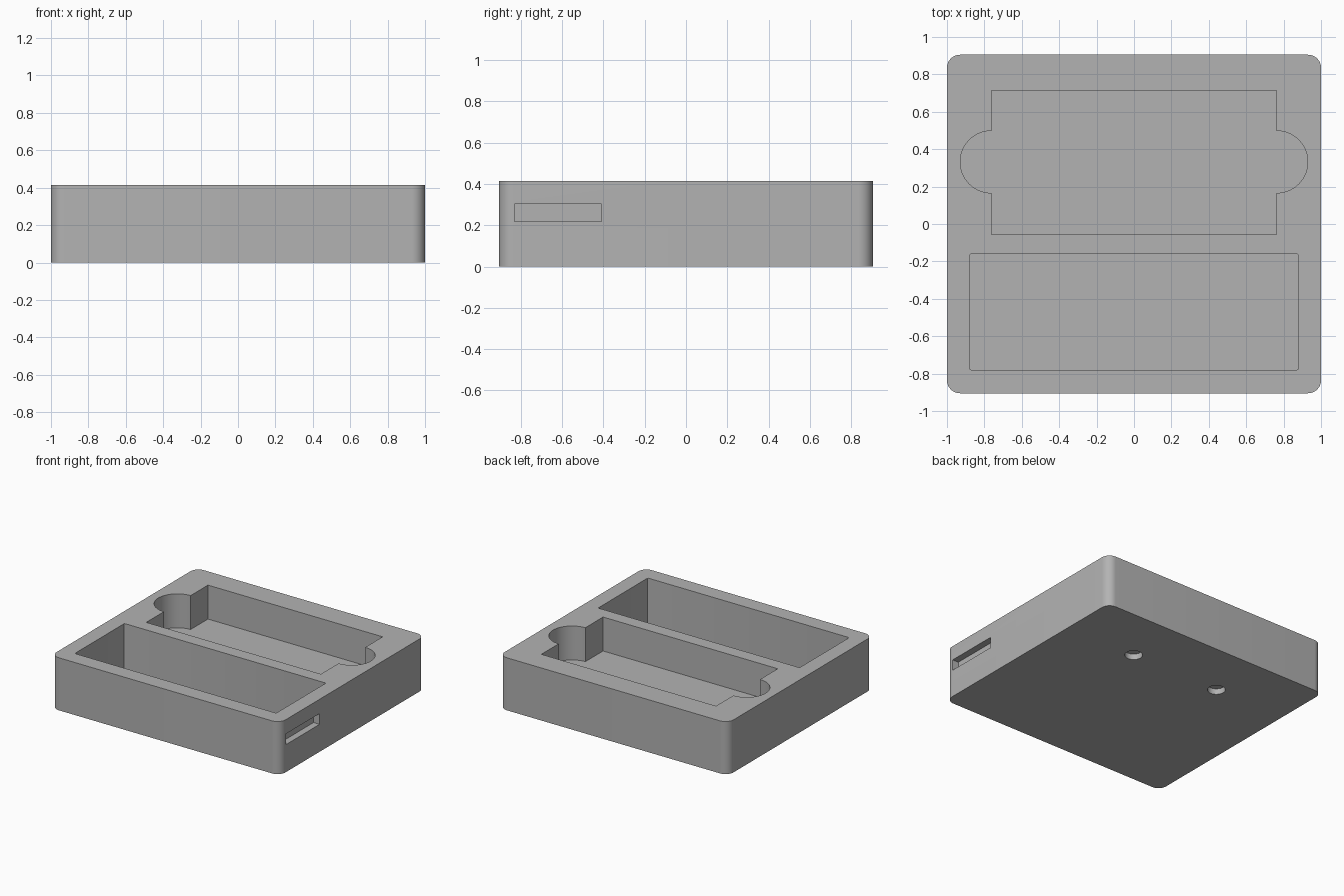
import bpy
import math
from math import pi, cos, sin

default = bpy.data.objects.get("Cube")
if default:
    bpy.data.objects.remove(default, do_unlink=True)

HEIGHT = 0.415

grey = bpy.data.materials.new("matte grey")
grey.use_nodes = True
colour = (0.45, 0.45, 0.45, 1)
grey.diffuse_color = colour
grey.node_tree.nodes["Principled BSDF"].inputs["Base Color"].default_value = colour


def arc(cx, cy, r, start, end, steps):
    """Points along a circular arc, counter-clockwise."""
    return [(cx + r * cos(start + (end - start) * i / steps),
             cy + r * sin(start + (end - start) * i / steps))
            for i in range(steps + 1)]


def rounded_rect(x0, x1, y0, y1, r, steps):
    corners = [(x1 - r, y1 - r), (x0 + r, y1 - r), (x0 + r, y0 + r), (x1 - r, y0 + r)]
    return [p for i, (cx, cy) in enumerate(corners)
            for p in arc(cx, cy, r, i * pi / 2, (i + 1) * pi / 2, steps)]


def prism(name, outline, z0, z1):
    """Extrude a closed outline between two heights."""
    n = len(outline)
    verts = [(x, y, z) for z in (z0, z1) for x, y in outline]
    faces = [list(range(n))[::-1], list(range(n, 2 * n))]
    faces += [[i, (i + 1) % n, n + (i + 1) % n, n + i] for i in range(n)]
    mesh = bpy.data.meshes.new(name)
    mesh.from_pydata(verts, [], faces)
    mesh.materials.append(grey)
    obj = bpy.data.objects.new(name, mesh)
    bpy.context.collection.objects.link(obj)
    return obj


# Solid body with rounded vertical corners
body = prism("tray_body", rounded_rect(-1, 1, -0.905, 0.905, 0.07, 12), 0, HEIGHT)

# Front rectangular pocket, nearly full depth
cutters = [prism("front_pocket_cutter",
                 rounded_rect(-0.88, 0.88, -0.78, -0.16, 0.01, 3), 0.04, HEIGHT + 0.1)]

# Back pocket with a round finger notch at each end
half, y0, y1, yc, r = 0.763, -0.055, 0.715, 0.332, 0.166
outline = [(-half, y0), (half, y0)]
outline += arc(half, yc, r, -pi / 2, pi / 2, 32)
outline += [(half, y1), (-half, y1)]
outline += arc(-half, yc, r, pi / 2, 3 * pi / 2, 32)
cutters.append(prism("back_pocket_cutter", outline, 0.147, HEIGHT + 0.1))

# Shallow slot in the right side
cutters.append(prism("side_slot_cutter",
                     [(0.947, -0.83), (1.1, -0.83), (1.1, -0.41), (0.947, -0.41)],
                     0.217, 0.302))

# Two blind round holes underneath
for side in (-1, 1):
    cutters.append(prism("base_hole_cutter",
                         arc(side * 0.387, 0.457, 0.064, 0, 2 * pi, 32)[:-1], -0.1, 0.045))

for cutter in cutters:
    cutter.hide_render = True
    mod = body.modifiers.new(cutter.name, "BOOLEAN")
    mod.operation = "DIFFERENCE"
    mod.solver = "EXACT"
    mod.object = cutter

# Apply the cuts and drop the cutters
bpy.ops.object.select_all(action="DESELECT")
bpy.context.view_layer.objects.active = body
body.select_set(True)
for mod in list(body.modifiers):
    bpy.ops.object.modifier_apply(modifier=mod.name)
for cutter in cutters:
    bpy.data.objects.remove(cutter, do_unlink=True)

bpy.ops.object.shade_smooth_by_angle(angle=math.radians(30))
